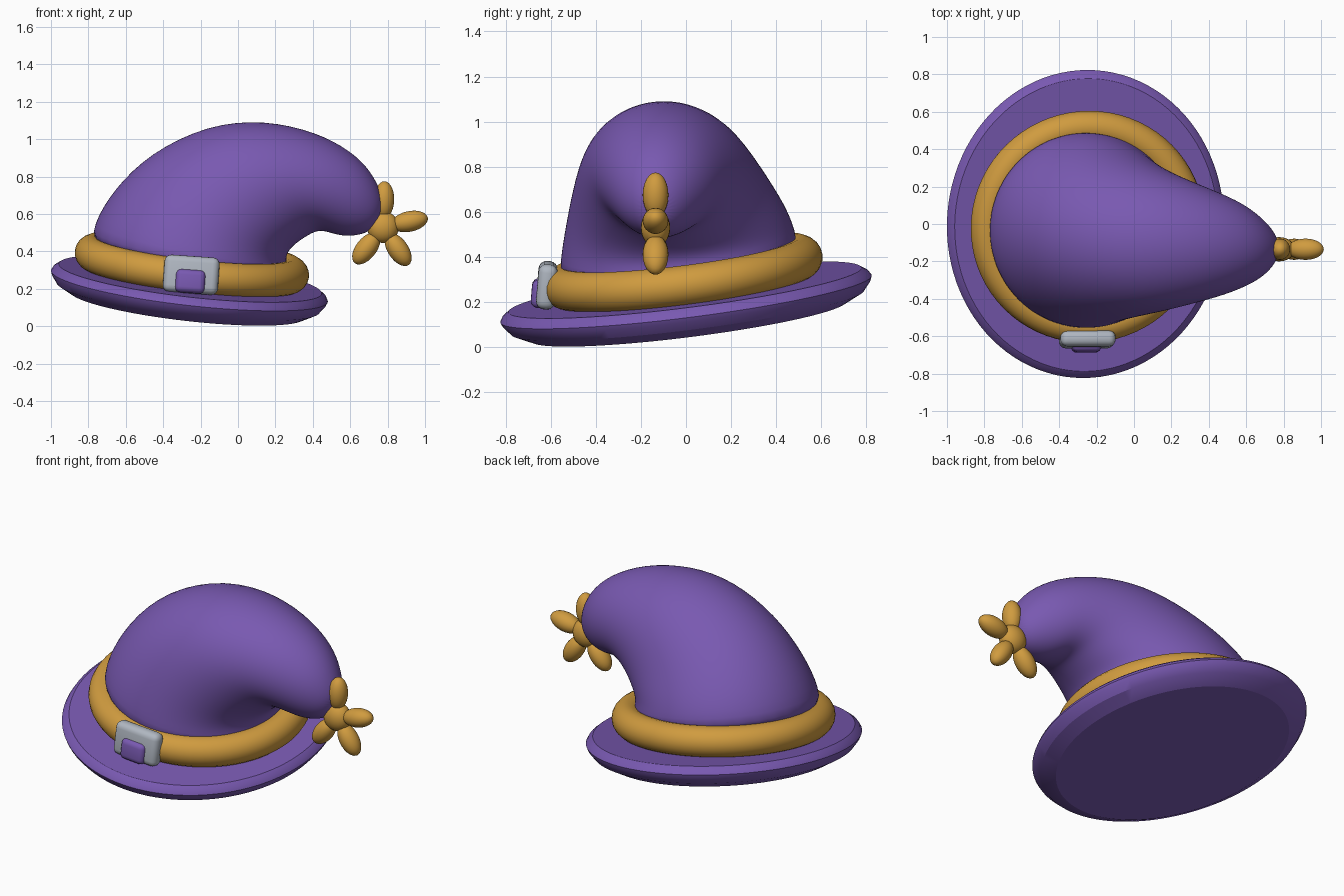
import bpy, bmesh, math
from mathutils import Vector, Matrix

cube = bpy.data.objects.get("Cube")
if cube:
    bpy.data.objects.remove(cube, do_unlink=True)


def material(name, rgb):
    m = bpy.data.materials.new(name)
    m.use_nodes = True
    m.diffuse_color = (*rgb, 1)
    m.node_tree.nodes["Principled BSDF"].inputs["Base Color"].default_value = (*rgb, 1)
    return m


PURPLE = material("purple felt", (0.19, 0.10, 0.44))
GOLD = material("golden yellow", (0.63, 0.33, 0.05))
SILVER = material("silver grey", (0.43, 0.47, 0.53))


def finish(name, bm, mat, angle=180, subsurf=0):
    bmesh.ops.recalc_face_normals(bm, faces=bm.faces)
    me = bpy.data.meshes.new(name)
    bm.to_mesh(me)
    bm.free()
    me.materials.append(mat)
    ob = bpy.data.objects.new(name, me)
    bpy.context.collection.objects.link(ob)
    bpy.ops.object.select_all(action='DESELECT')
    ob.select_set(True)
    bpy.context.view_layer.objects.active = ob
    bpy.ops.object.shade_smooth_by_angle(angle=math.radians(angle))
    if subsurf:
        mod = ob.modifiers.new("smooth", 'SUBSURF')
        mod.levels = mod.render_levels = subsurf
    return ob


def loft(bm, rings, closed=False):
    """Skin a list of vertex rings; open ends are capped."""
    n = len(rings[0])
    pairs = list(zip(rings, rings[1:]))
    if closed:
        pairs.append((rings[-1], rings[0]))
    for a, b in pairs:
        for i in range(n):
            j = (i + 1) % n
            bm.faces.new((a[i], a[j], b[j], b[i]))
    if not closed:
        bm.faces.new(rings[0])
        bm.faces.new(rings[-1])


def turn(n):
    return [(math.cos(2 * math.pi * i / n), math.sin(2 * math.pi * i / n)) for i in range(n)]


# Tilted frame shared by brim and band
normal = Vector((0.114, -0.127, 1)).normalized()
u = Vector((1, 0, -0.114)).normalized()
v = normal.cross(u)
origin = Vector((-0.26, 0, 0.215))


def tilted(x, y, h):
    return origin + u * x + v * y + normal * h


# Brim: an elliptical disc with a soft pointed rim
bm = bmesh.new()
profile = [(0.4, -0.10), (0.85, -0.10), (0.95, -0.06), (0.99, -0.02), (1, 0),
           (0.985, 0.02), (0.95, 0.04), (0.4, 0.04)]
loft(bm, [[bm.verts.new(tilted(0.745 * r * c, 0.83 * r * s, h)) for c, s in turn(96)]
          for r, h in profile])
finish("brim", bm, PURPLE, 25)

# Band: a thick ring around the crown
bm = bmesh.new()
loft(bm, [[bm.verts.new(tilted((0.54 + 0.09 * c) * C, (0.535 + 0.09 * c) * S, 0.12 + 0.09 * s))
           for c, s in turn(20)] for C, S in turn(72)], closed=True)
finish("band", bm, GOLD)

# Crown: outer x, z, inner x, z, half depth, centre y, tilt along y
sections = [
    (-0.79, 0.40, 0.29, 0.26, 0.535, -0.03, 0.13),
    (-0.78, 0.54, 0.25, 0.36, 0.525, -0.035, 0.12),
    (-0.67, 0.73, 0.28, 0.42, 0.49, -0.045, 0.08),
    (-0.47, 0.93, 0.35, 0.47, 0.435, -0.07, 0.04),
    (-0.16, 1.08, 0.41, 0.505, 0.38, -0.09, 0),
    (0.14, 1.105, 0.45, 0.51, 0.33, -0.1, 0),
    (0.42, 1.04, 0.49, 0.50, 0.28, -0.11, 0),
    (0.61, 0.935, 0.54, 0.485, 0.23, -0.115, 0),
    (0.71, 0.83, 0.61, 0.48, 0.175, -0.125, 0),
    (0.76, 0.73, 0.70, 0.50, 0.11, -0.13, 0),
    (0.778, 0.66, 0.757, 0.56, 0.045, -0.13, 0),
]
bm = bmesh.new()
rings = []
for ax, az, bx, bz, half, cy, tilt in sections:
    outer, inner = Vector((ax, cy, az)), Vector((bx, cy, bz))
    mid, arm = (outer + inner) / 2, (outer - inner) / 2
    rings.append([bm.verts.new(mid + arm * c + Vector((0, half * s, half * s * tilt)))
                  for c, s in turn(32)])
loft(bm, rings)
finish("crown", bm, PURPLE, subsurf=2)


# Star tassel: a small core with five rounded arms
def ellipsoid(name, centre, radii, angle=0):
    bm = bmesh.new()
    bmesh.ops.create_uvsphere(bm, u_segments=24, v_segments=14, radius=1)
    mat = (Matrix.Translation(centre) @ Matrix.Rotation(-angle, 4, 'Y')
           @ Matrix.Diagonal((*radii, 1)))
    bmesh.ops.transform(bm, matrix=mat, verts=bm.verts)
    finish(name, bm, GOLD)


star = Vector((0.775, -0.135, 0.53))
ellipsoid("star_core", star, (0.085, 0.065, 0.085))
for i, deg in enumerate((12, 88, 162, 232, 304)):
    a = math.radians(deg)
    ellipsoid(f"star_arm_{i + 1}", star + Vector((math.cos(a), 0, math.sin(a))) * 0.145,
              (0.1, 0.057, 0.055), a)


# Buckle: silver rounded block with a purple centre
def rounded_block(name, centre, size, bevel, mat):
    bm = bmesh.new()
    bmesh.ops.create_cube(bm, size=1)
    bmesh.ops.scale(bm, vec=size, verts=bm.verts)
    bmesh.ops.bevel(bm, geom=bm.edges[:], offset=bevel, segments=4, profile=0.5, affect='EDGES')
    ob = finish(name, bm, mat, 40)
    ob.location = centre
    ob.rotation_euler = (math.radians(-5), math.radians(4), 0)


rounded_block("buckle_frame", (-0.25, -0.617, 0.275), (0.295, 0.085, 0.2), 0.036, SILVER)
rounded_block("buckle_centre", (-0.255, -0.65, 0.24), (0.16, 0.07, 0.125), 0.03, PURPLE)
